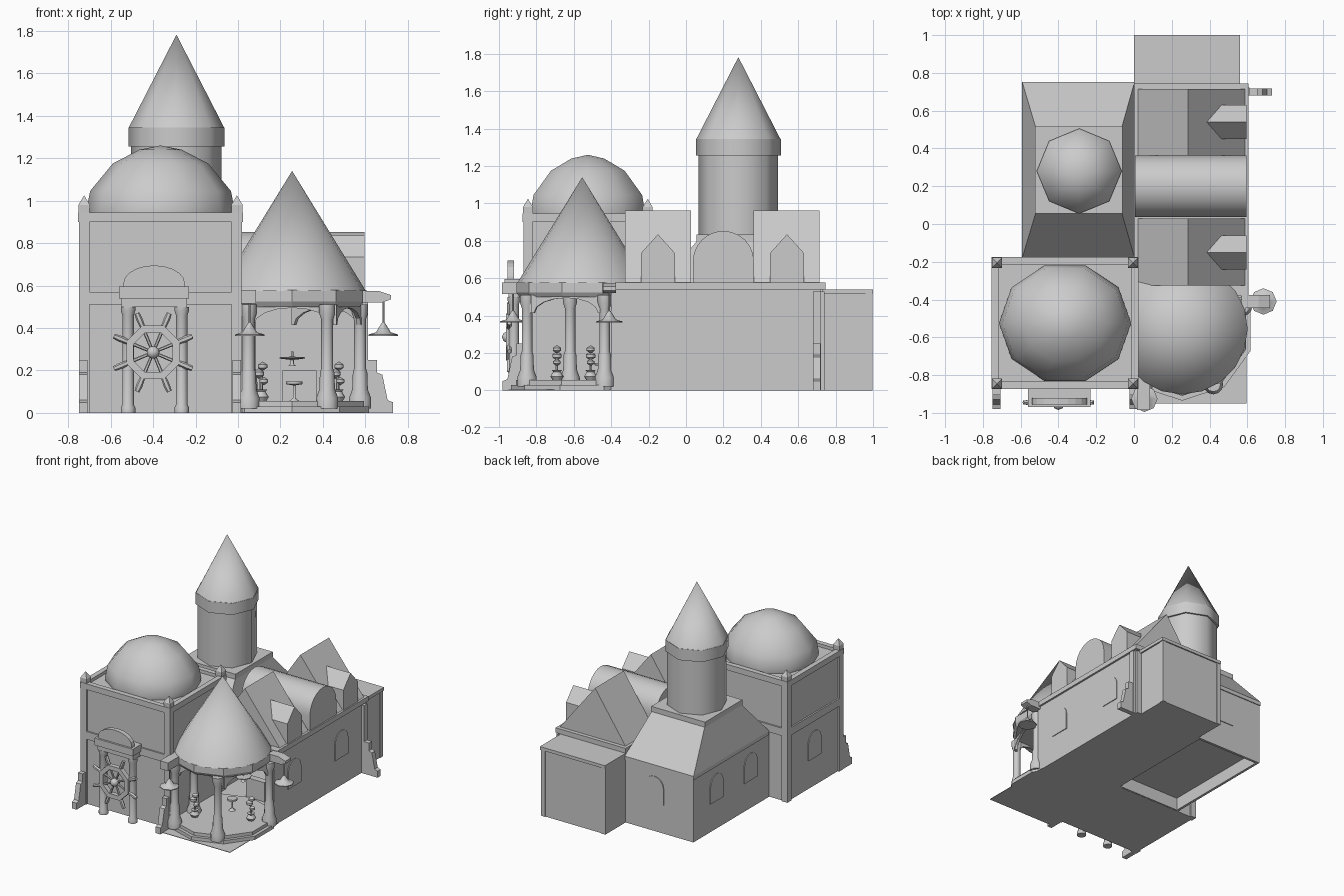
import bpy, bmesh, math
from math import sin, cos, pi, radians
from mathutils import Matrix

cube = bpy.data.objects.get("Cube")
if cube:
    bpy.data.objects.remove(cube, do_unlink=True)

stone = bpy.data.materials.new("pale_grey_stone")
stone.use_nodes = True
GREY = (0.6, 0.6, 0.6, 1)
stone.diffuse_color = GREY
stone.node_tree.nodes["Principled BSDF"].inputs["Base Color"].default_value = GREY


def finish(name, bm, smooth=False):
    bmesh.ops.recalc_face_normals(bm, faces=bm.faces)
    me = bpy.data.meshes.new(name)
    bm.to_mesh(me)
    bm.free()
    me.materials.append(stone)
    ob = bpy.data.objects.new(name, me)
    bpy.context.collection.objects.link(ob)
    if smooth:
        bpy.ops.object.select_all(action='DESELECT')
        ob.select_set(True)
        bpy.context.view_layer.objects.active = ob
        bpy.ops.object.shade_smooth_by_angle(angle=radians(50))
    return ob


def loft(name, rings, smooth=False, closed=False):
    """Skin a list of equal-length rings; cap both ends, or join them if closed."""
    bm = bmesh.new()
    vs = [[bm.verts.new(p) for p in r] for r in rings]
    n = len(vs[0])
    for a, b in zip(vs, vs[1:] + (vs[:1] if closed else [])):
        for i in range(n):
            bm.faces.new((a[i], a[(i + 1) % n], b[(i + 1) % n], b[i]))
    if not closed:
        bm.faces.new(vs[0])
        bm.faces.new(vs[-1])
    bmesh.ops.remove_doubles(bm, verts=bm.verts, dist=0.0001)
    return finish(name, bm, smooth)


def rect(x0, x1, y0, y1, z):
    return [(x0, y0, z), (x1, y0, z), (x1, y1, z), (x0, y1, z)]


def box(name, x0, x1, y0, y1, z0, z1):
    return loft(name, [rect(x0, x1, y0, y1, z0), rect(x0, x1, y0, y1, z1)])


def turned(name, x, y, profile, n=12, ky=1, turn=0, smooth=True):
    """Turn an (r, z) profile around a vertical axis."""
    ang = [radians(turn) + 2 * pi * i / n for i in range(n)]
    return loft(name, [[(x + r * cos(a), y + ky * r * sin(a), z) for a in ang]
                       for r, z in profile], smooth)


def prism(name, pts, axis, a, b, smooth=False):
    """Extrude a (side, z) outline along the x or y axis."""
    put = (lambda u, v, t: (t, u, v)) if axis == 'x' else (lambda u, v, t: (u, t, v))
    return loft(name, [[put(u, v, t) for u, v in pts] for t in (a, b)], smooth)


def arch(c, w, z0, spring, n=8, rise=None):
    rise = w if rise is None else rise
    return [(c - w, z0)] + [(c - w * cos(pi * i / n), spring + rise * sin(pi * i / n))
                            for i in range(n + 1)] + [(c + w, z0)]


def window(name, axis, wall, out, c):
    """Thin arched window plate on a wall."""
    prism(name, arch(c, 0.08, 0.22, 0.35), axis, wall - out * 0.001, wall + out * 0.006)


# Square front tower with corner piers, bands and pinnacles
box("front_tower_wall", -0.738, 0.008, -0.858, -0.192, 0, 0.92)
for x in (-0.725, -0.005):
    for y in (-0.845, -0.205):
        box("tower_pier", x - 0.025, x + 0.025, y - 0.025, y + 0.025, 0, 0.94)
        turned("tower_pinnacle", x, y, [(0.036, 0.93), (0.038, 0.98), (0, 1.025)],
               4, turn=45, smooth=False)
for z0, z1, g in ((0.51, 0.57, 0), (0.9, 0.945, 0.004)):
    for y in (-0.87 - g, -0.215):
        box("tower_band", -0.75 - g, 0.02 + g, y, y + 0.035 + g, z0, z1)
    for x in (-0.75 - g, -0.015):
        box("tower_band", x, x + 0.035 + g, -0.87, -0.18, z0, z1)
turned("front_dome", -0.365, -0.525,
       [(0.345, 0.92), (0.35, 0.95), (0.332, 1.045), (0.225, 1.175), (0.1, 1.24), (0, 1.26)], 10, 0.92)
window("tower_west_window", 'x', -0.738, -1, -0.53)

# Portal with columns, lintel and arched crown
for x in (-0.518, -0.265):
    turned("portal_column", x, -0.92, [(0.034, 0), (0.034, 0.025), (0.027, 0.04), (0.027, 0.46),
                                      (0.034, 0.48), (0.034, 0.5)])
box("portal_lintel", -0.55, -0.24, -0.95, -0.86, 0.5, 0.54)
box("portal_cornice", -0.56, -0.23, -0.97, -0.86, 0.54, 0.595)
prism("portal_crown", arch(-0.395, 0.145, 0.59, 0.61, 10, 0.085), 'y', -0.955, -0.92)

# Ship wheel
WX, WY, WZ = -0.4, -0.945, 0.285


def wheel_ring(r, y):
    return [(WX + r * cos(pi * (i + .5) / 4), y, WZ + r * sin(pi * (i + .5) / 4)) for i in range(8)]


loft("wheel_rim", [wheel_ring(r, WY + d) for r, d in ((0.1, -.018), (0.136, -.018), (0.136, .018), (0.1, .018))],
     closed=True)
for i in range(8):
    spoke = turned("wheel_spoke", 0, 0, [(0.007, 0), (0.009, 0.12), (0.013, 0.135), (0.015, 0.17), (0.012, 0.2)], 6)
    spoke.matrix_world = Matrix.Translation((WX, WY, WZ)) @ Matrix.Rotation((i + .5) * pi / 4, 4, 'Y')
hub = turned("wheel_hub", 0, 0, [(0.03, -0.02), (0.03, 0.015), (0.022, 0.03), (0, 0.04)], 10)
hub.matrix_world = Matrix.Translation((WX, WY, WZ)) @ Matrix.Rotation(pi / 2, 4, 'X')

# Rear hall with raised floor, hipped roof and round tower
loft("rear_hall_wall", [rect(-0.565, -0.02, -0.18, 0.725, 0.1), rect(-0.565, -0.02, -0.18, 0.725, 0),
                        rect(-0.585, 0, -0.19, 0.745, 0), rect(-0.585, 0, -0.19, 0.745, 0.5)])
loft("hipped_roof", [rect(-0.592, 0.003, -0.18, 0.752, 0.49), rect(-0.592, 0.003, -0.18, 0.752, 0.52),
                     rect(-0.52, -0.065, 0.06, 0.51, 0.8)])
box("tower_plinth", -0.525, -0.06, 0.055, 0.515, 0.795, 0.835)
turned("round_tower", -0.29, 0.28, [(0.213, 0.83), (0.213, 1.27)], 8)
turned("tower_collar", -0.29, 0.28, [(0.227, 1.255), (0.227, 1.345)], 8)
turned("tower_spire", -0.29, 0.28, [(0.227, 1.34), (0, 1.782)], 8)
for y in (0.46, 0.04):
    window("hall_west_window", 'x', -0.585, -1, y)
window("hall_back_window", 'y', 0.745, 1, -0.25)

# East wing, open to the pavilion, with its cornice and the rear annex
box("wing_floor", 0, 0.59, -0.38, 0.72, 0, 0.05)
box("wing_east_wall", 0.57, 0.59, -0.4, 0.72, 0, 0.53)
box("wing_back_wall", 0, 0.59, 0.7, 0.74, 0, 0.53)
box("wing_ceiling", 0, 0.59, -0.38, 0.72, 0.51, 0.545)
box("wing_cornice", 0, 0.605, -0.38, 0.745, 0.54, 0.578)
box("rear_annex", 0, 0.55, 0.73, 0.99, 0, 0.52)
box("rear_annex_cornice", 0, 0.562, 0.73, 1.0, 0.515, 0.54)
for x in (0.0, 0.52):
    box("annex_pier", x, x + 0.035, 0.96, 0.996, 0, 0.52)
for y in (-0.15, 0.43):
    window("east_window", 'x', 0.59, 1, y)

# Gabled roofs with dormers, and the barrel roof between them
for y0, y1 in ((-0.325, 0.028), (0.362, 0.715)):
    prism("gable_roof", [(0.02, 0.575), (0.59, 0.575), (0.285, 0.962)], 'y', y0, y1)
for c in (-0.15, 0.54):
    prism("dormer", [(c - 0.09, 0.57), (c + 0.09, 0.57), (c + 0.09, 0.735), (c, 0.835), (c - 0.09, 0.735)],
          'x', 0.36, 0.595)
prism("barrel_roof", arch(0.2, 0.163, 0.575, 0.69, 12), 'x', 0.005, 0.595, True)

# Open round pavilion
PX, PY = 0.255, -0.555
box("ground_slab", 0, 0.595, -0.95, -0.35, 0, 0.004)
turned("pavilion_step", PX, PY, [(0.38, 0), (0.38, 0.03)], 10, turn=18, smooth=False)
turned("pavilion_floor", PX, PY, [(0.355, 0.03), (0.355, 0.055)], 10, turn=18, smooth=False)
turned("pavilion_cornice", PX, PY, [(0.335, 0.5), (0.352, 0.525), (0.352, 0.578)], 10, turn=18, smooth=False)
turned("pavilion_spire", PX, PY, [(0.347, 0.575), (0, 1.14)], 20)
for x, y in ((0.05, -0.85), (0.42, -0.85), (0.575, -0.435), (0.055, -0.62)):
    turned("pavilion_column", x, y, [(0.052, 0.02), (0.052, 0.07), (0.037, 0.11), (0.034, 0.19), (0.028, 0.21),
                                     (0.028, 0.44), (0.038, 0.47), (0.038, 0.51)])
for deg in (-90, -18, 54):
    lower = [(0.18 * cos(pi * i / 8), 0.415 + 0.08 * sin(pi * i / 8)) for i in range(9)]
    ob = prism("pavilion_arch", [(-0.195, 0.51), (-0.195, 0.415)] + lower[::-1] + [(0.195, 0.415), (0.195, 0.51)],
               'x', 0.262, 0.282)
    ob.matrix_world = Matrix.Translation((PX, PY, 0)) @ Matrix.Rotation(radians(deg), 4, 'Z')

# Pavilion furnishings: potted shrubs, stool, counter and candle ring
for x, y in ((0.11, -0.69), (0.47, -0.51)):
    turned("shrub_pot", x, y, [(0.02, 0.05), (0.035, 0.075), (0.02, 0.1), (0.028, 0.11)], 8)
    turned("shrub_stem", x, y, [(0.008, 0.1), (0.008, 0.18)], 6)
    for dx, z, r in ((0.012, 0.15, 0.02), (-0.012, 0.185, 0.025), (0.006, 0.22, 0.022)):
        turned("shrub_leaves", x + dx, y, [(0, z - r), (r, z - r / 3), (r, z + r / 3), (0, z + r)], 8)
turned("stool", 0.265, -0.45, [(0.025, 0.055), (0.006, 0.07), (0.006, 0.13), (0.038, 0.135), (0.038, 0.148)], 8)
box("counter", 0.21, 0.37, -0.2, -0.15, 0.05, 0.2)
turned("candle_ring", 0.255, -0.3, [(0.02, 0.22), (0.008, 0.23), (0.008, 0.25), (0.06, 0.256), (0.06, 0.262),
                                    (0.006, 0.265), (0.006, 0.29)], 8)

# Bracket lanterns
box("front_bracket", 0.015, 0.085, -0.985, -0.8, 0.515, 0.578)
prism("east_bracket", [(0.57, 0.52), (0.68, 0.52), (0.72, 0.535), (0.72, 0.555), (0.66, 0.575), (0.57, 0.575)],
      'y', -0.445, -0.375)
for x, y in ((0.055, -0.925), (0.685, -0.41)):
    turned("lantern_shade", x, y, [(0.07, 0.363), (0.07, 0.369), (0.035, 0.38), (0.007, 0.425)], 8)
    turned("lantern_rod", x, y, [(0.005, 0.42), (0.005, 0.53)], 6)

# Stepped buttresses
foot = [(-0.02, 0), (0.11, 0), (0.11, 0.05), (0.085, 0.06), (0.06, 0.18), (0.035, 0.19), (0.035, 0.25), (-0.02, 0.25)]
for x in (-0.748, -0.025):
    prism("front_buttress", [(-0.87 - d, z) for d, z in foot], 'x', x, x + 0.04)
prism("east_buttress", [(0.62 + d, z) for d, z in foot], 'y', 0.68, 0.718)
box("east_corner_pier", 0.57, 0.612, 0.68, 0.722, 0, 0.53)
